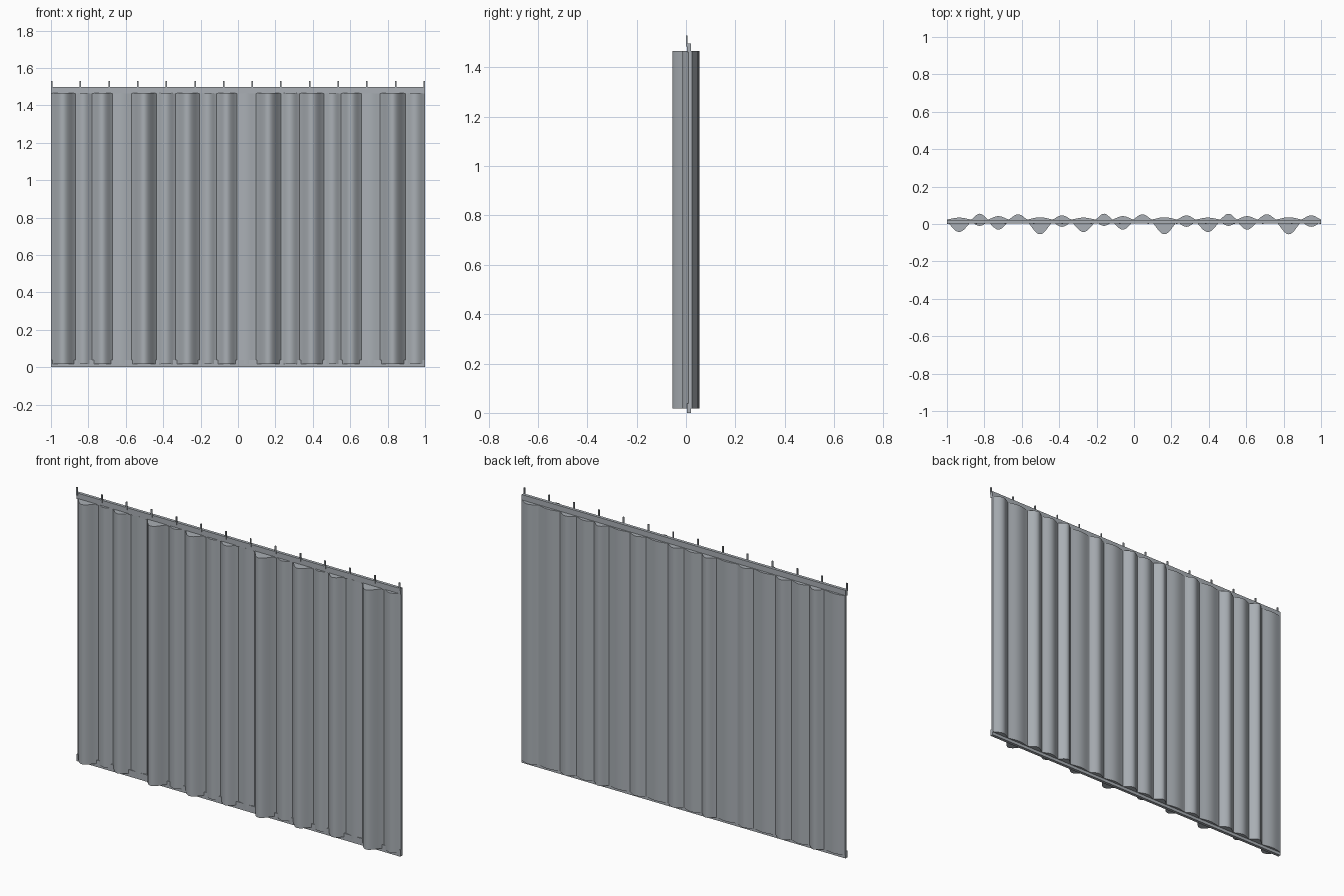
import bpy, bmesh, math

if "Cube" in bpy.data.objects:
    bpy.data.objects.remove(bpy.data.objects["Cube"])

Y_FRONT, Y_BACK = 0.011, 0.024   # depths where neighbouring folds meet
Z0, Z1 = 0.017, 1.467            # bottom and top of the cloth
SEG = 12

# Repeating group of six folds: (right edge offset, front depth, back depth)
PERIOD = 0.665
FOLDS = [(0.13, -0.043, 0.034), (0.22, -0.010, 0.055), (0.33, -0.030, 0.042),
         (0.43, 0.003, 0.052), (0.565, -0.055, 0.036), (0.665, -0.015, 0.046)]

# Blue-grey cloth
cloth = bpy.data.materials.new("grey_cloth")
cloth.diffuse_color = (0.40, 0.43, 0.46, 1)
cloth.use_nodes = True
cloth.node_tree.nodes["Principled BSDF"].inputs["Base Color"].default_value = cloth.diffuse_color


def finish(bm, name, smooth=False):
    bmesh.ops.recalc_face_normals(bm, faces=bm.faces)
    mesh = bpy.data.meshes.new(name)
    bm.to_mesh(mesh)
    bm.free()
    mesh.materials.append(cloth)
    ob = bpy.data.objects.new(name, mesh)
    bpy.context.collection.objects.link(ob)
    if smooth:
        bpy.ops.object.select_all(action='DESELECT')
        ob.select_set(True)
        bpy.context.view_layer.objects.active = ob
        bpy.ops.object.shade_smooth_by_angle(angle=math.radians(35))
    return ob


def box(name, lo, hi):
    bm = bmesh.new()
    bmesh.ops.create_cube(bm, size=1)
    for v in bm.verts:
        v.co = [l + (c + 0.5) * (h - l) for c, l, h in zip(v.co, lo, hi)]
    return finish(bm, name)


def fold(name, xa, xb, front, back):
    """Closed lens-shaped column bulging to the front and back."""
    def bulge(t, y, depth):
        s = max(0.0, math.sin(math.pi * t))
        return (xa + t * (xb - xa), y + (depth - y) * s ** 1.3)
    pts = [bulge(i / SEG, Y_FRONT, front) for i in range(SEG + 1)]
    pts += [bulge(i / SEG, Y_BACK, back) for i in range(SEG, -1, -1)]
    bm = bmesh.new()
    base = bm.faces.new([bm.verts.new((x, y, Z0)) for x, y in pts])
    ext = bmesh.ops.extrude_face_region(bm, geom=[base], use_keep_orig=True)
    top = [g for g in ext["geom"] if isinstance(g, bmesh.types.BMVert)]
    bmesh.ops.translate(bm, verts=top, vec=(0, 0, Z1 - Z0))
    return finish(bm, name, smooth=True)


# Curtain folds
left = -1.0
for i in range(18):
    edge, front, back = FOLDS[i % 6]
    right = 1.0 if i == 17 else -1 + PERIOD * (i // 6) + edge
    fold(f"curtain_fold_{i + 1}", left, right, front, back)
    left = right

# Heading tape and bottom hem
box("heading_tape", (-1, 0.004, 1.463), (1, 0.021, 1.497))
box("bottom_hem", (-1, 0.004, 0), (1, 0.021, 0.038))

# Hanging hooks along the heading
for i in range(14):
    x = -0.996 + i * 1.992 / 13
    box(f"hook_{i + 1}", (x - 0.004, 0.0, 1.485), (x + 0.004, 0.006, 1.53))
